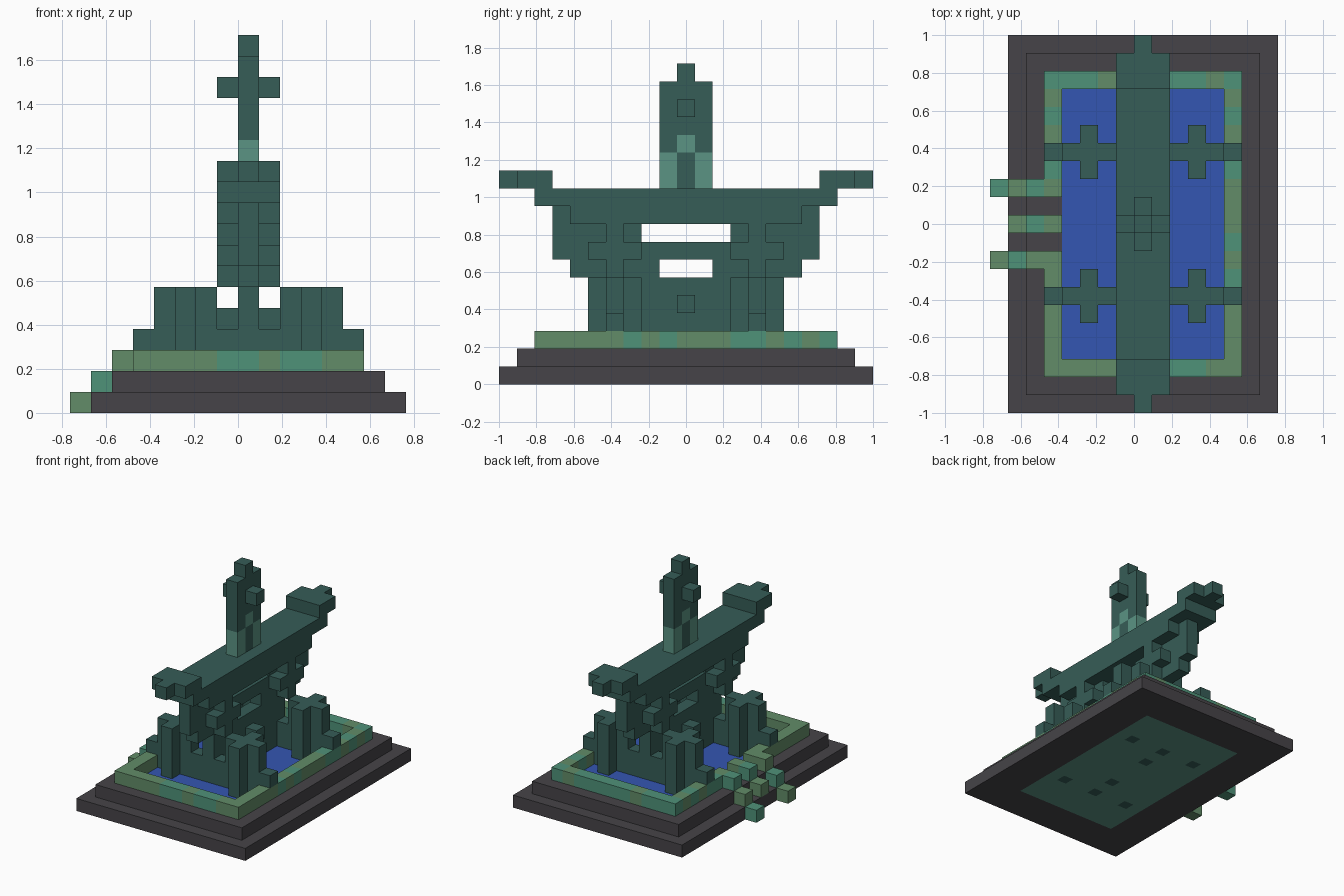
import bpy, bmesh
from mathutils import Vector

cube = bpy.data.objects.get("Cube")
if cube:
    bpy.data.objects.remove(cube, do_unlink=True)

U = 2 / 21                      # edge of one block
ORIGIN = Vector((-8 * U, -1, 0))


def material(name, hex_code):
    srgb = [int(hex_code[n:n + 2], 16) / 255 for n in (0, 2, 4)]
    col = [c / 12.92 if c < 0.04 else ((c + 0.055) / 1.055) ** 2.4 for c in srgb] + [1]
    m = bpy.data.materials.new(name)
    m.use_nodes = True
    m.diffuse_color = col
    bsdf = m.node_tree.nodes["Principled BSDF"]
    bsdf.inputs["Base Color"].default_value = col
    bsdf.inputs["Roughness"].default_value = 0.9
    return m


STONE = material("dark stone", "464448")
DARK = material("dark teal", "365d57")
LIGHT = material("light teal", "5b9484")
WATER = material("water blue", "3456b2")
GREEN = material("moss green", "628c68")
JADE = material("jade green", "4f9279")


def box(i, j, k):
    """Block cells in half-open ranges along x, y and z."""
    return {(a, b, c) for a in range(*i) for b in range(*j) for c in range(*k)}


def mirror(cells, x=True, y=True):
    out = set(cells)
    if x:
        out |= {(16 - i, j, k) for i, j, k in out}
    if y:
        out |= {(i, 20 - j, k) for i, j, k in out}
    return out


parts = []


def part(name, cells, mats, rule=None):
    parts.append((name, cells, mats, rule))


# Stepped stone base with a pool set into it
pool = box((4, 13), (3, 18), (0, 2))
part("base_lower_step", box((1, 16), (0, 21), (0, 1)) - pool, [STONE])
part("base_upper_step", box((2, 15), (1, 20), (1, 2)) - pool, [STONE])
part("pool_floor", {c for c in pool if c[2] == 0}, [LIGHT, DARK])
part("pool_water", {c for c in pool if c[2] == 1}, [WATER])

# Mossy rim with a gap on either side of the middle walkway
rim = box((3, 14), (2, 19), (2, 3)) - box((4, 13), (3, 18), (2, 3))
rim -= {(3, 9, 2), (3, 11, 2)}


def rim_colour(i, j, k):
    if j == 2:
        return i in (7, 8, 10, 11)
    if j == 18:
        return i not in (6, 12)
    if i == 13:
        return j in (7, 9, 13, 14, 16)
    return j in (11, 13, 14, 16)


part("pool_rim", rim, [GREEN, JADE], rim_colour)

# Stairs on the right-hand side
for name, j in (("front_stair", 8), ("back_stair", 12)):
    part(name, {(s, j, s) for s in range(3)}, [GREEN, JADE],
         lambda i, j, k: (i + j // 4) % 2 == 1)
part("middle_stair", {(2, 10, 2), (1, 10, 1)}, [GREEN, JADE], lambda i, j, k: i == 2)

# Four cross-shaped pillars with a buttress on the rim and a tie to the wall
pillar = box((4, 7), (6, 7), (2, 6)) | box((5, 6), (5, 8), (2, 6))
pillar |= {(5, 5, k) for k in range(2, 6)} | {(3, 6, 3), (7, 6, 2), (7, 6, 3)}
part("pillars", mirror(pillar), [DARK])

# Central wall, flaring upward, with two see-through slots
wall = box((8, 9), (6, 15), (2, 6)) | box((8, 9), (4, 17), (6, 7))
wall |= box((8, 9), (3, 18), (7, 10))
wall -= box((8, 9), (9, 12), (6, 7)) | box((8, 9), (8, 13), (8, 9))
part("central_wall", wall, [DARK])
part("wall_studs", mirror({(7, 10, 4)}), [DARK])

# Cross-shaped brackets under the beam
bracket = box((7, 8), (6, 7), (6, 9)) | box((7, 8), (5, 8), (7, 8))
part("brackets", mirror(bracket), [DARK])
part("beam_underlayer", mirror(box((7, 8), (4, 17), (9, 10))), [DARK])

# Long beam with raised pointed ends
part("beam", box((7, 10), (2, 19), (10, 11)), [DARK])
part("beam_ends", mirror(box((7, 10), (1, 3), (11, 12)) | {(8, 0, 11)}), [DARK])

# Tower with a light arch and two side studs
tower = box((8, 9), (9, 12), (11, 17)) | {(8, 10, 17)}
part("tower", tower, [DARK, LIGHT],
     lambda i, j, k: (j != 10 and k < 13) or (j == 10 and k == 13))
part("tower_studs", mirror({(7, 10, 15)}), [DARK])

filled = set().union(*(p[1] for p in parts))


def build(name, cells, mats, rule):
    """Skin a set of block cells, leaving out faces hidden by neighbours."""
    bm = bmesh.new()
    for cell in sorted(cells):
        for axis in range(3):
            for side in (0, 1):
                near = list(cell)
                near[axis] += 2 * side - 1
                if tuple(near) in filled:
                    continue
                corners = []
                for p, q in ((0, 0), (1, 0), (1, 1), (0, 1)):
                    v = Vector(cell)
                    v[axis] += side
                    v[(axis + 1) % 3] += p
                    v[(axis + 2) % 3] += q
                    corners.append(bm.verts.new(ORIGIN + v * U))
                face = bm.faces.new(corners if side else corners[::-1])
                face.material_index = int(rule(*cell)) if rule else 0
    bmesh.ops.remove_doubles(bm, verts=bm.verts, dist=U / 50)
    if name == "pool_floor":
        # Feet of the columns showing through the underside
        feet = {(i, j) for i in (5, 8, 11) for j in (6, 14)} | {(8, 8), (8, 12)}
        found = []
        for f in bm.faces:
            c = (f.calc_center_median() - ORIGIN) / U
            if f.normal.z < 0 and (int(c.x), int(c.y)) in feet:
                found.append(f)
        bmesh.ops.inset_individual(bm, faces=found, thickness=U * 0.1)
        for f in found:
            f.material_index = 1
    mesh = bpy.data.meshes.new(name)
    bm.to_mesh(mesh)
    bm.free()
    for m in mats:
        mesh.materials.append(m)
    bpy.context.scene.collection.objects.link(bpy.data.objects.new(name, mesh))


for p in parts:
    build(*p)
